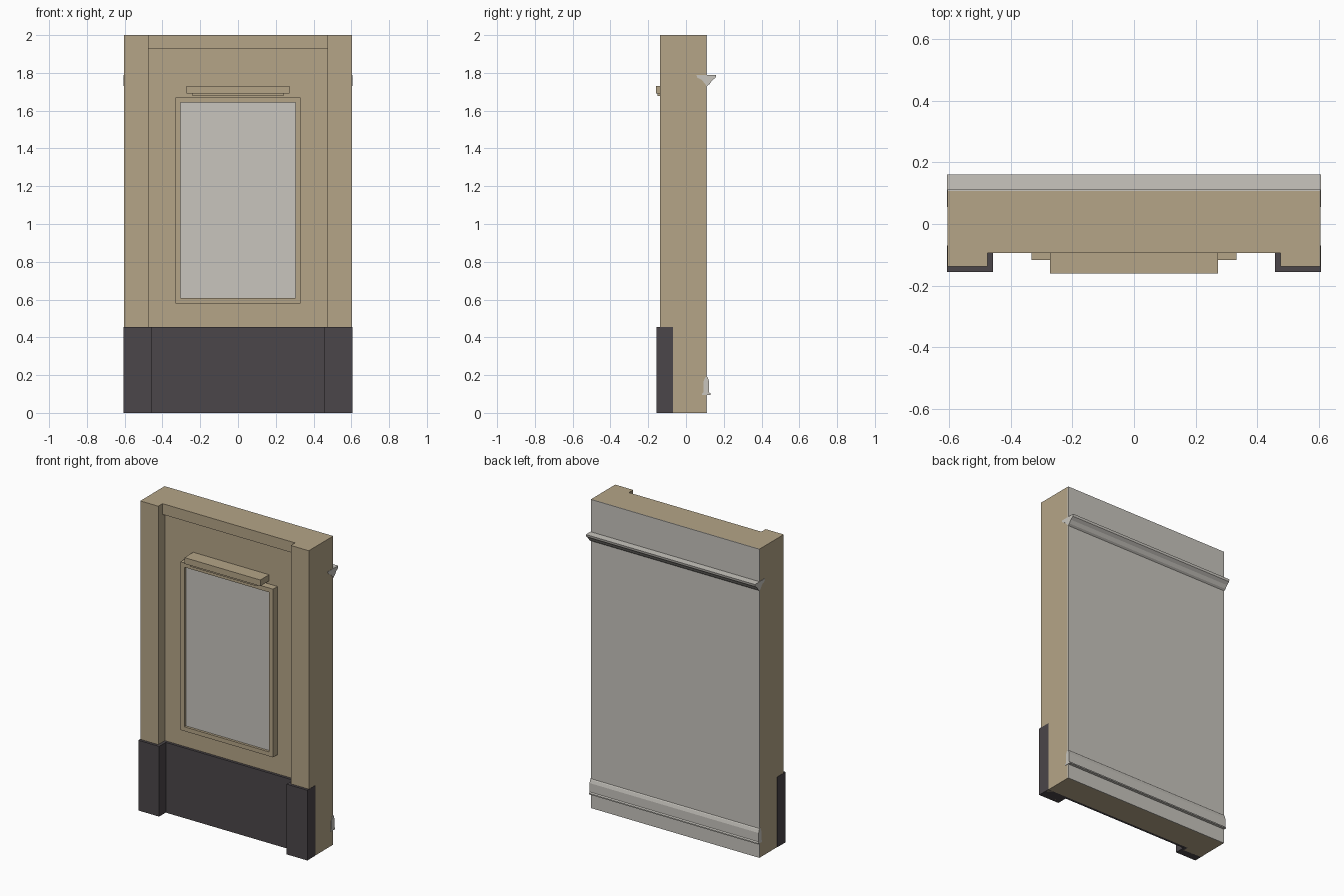
import bpy
import bmesh

cube = bpy.data.objects.get("Cube")
if cube:
    bpy.data.objects.remove(cube, do_unlink=True)


def material(name, rgb):
    m = bpy.data.materials.new(name)
    m.use_nodes = True
    m.diffuse_color = (*rgb, 1)
    m.node_tree.nodes["Principled BSDF"].inputs["Base Color"].default_value = (*rgb, 1)
    return m


TAN = material("tan_plaster", (0.462, 0.376, 0.242))
GREY = material("pale_grey", (0.578, 0.558, 0.515))
DARK = material("dark_stone", (0.070, 0.061, 0.067))


def make_object(name, bm, mat):
    bmesh.ops.recalc_face_normals(bm, faces=bm.faces)
    mesh = bpy.data.meshes.new(name)
    bm.to_mesh(mesh)
    bm.free()
    mesh.materials.append(mat)
    obj = bpy.data.objects.new(name, mesh)
    bpy.context.collection.objects.link(obj)
    return obj


def box(name, x, y, z, mat):
    """Box from (min, max) ranges."""
    bm = bmesh.new()
    bmesh.ops.create_cube(bm, size=1)
    for v in bm.verts:
        v.co = [(a + b) / 2 + c * (b - a) for (a, b), c in zip((x, y, z), v.co)]
    return make_object(name, bm, mat)


def moulding(name, profile, half, mat):
    """Sweep a (y, z) profile along x."""
    bm = bmesh.new()
    face = bm.faces.new([bm.verts.new((-half, y, z)) for y, z in profile])
    ext = bmesh.ops.extrude_face_region(bm, geom=[face])
    moved = [g for g in ext["geom"] if isinstance(g, bmesh.types.BMVert)]
    bmesh.ops.translate(bm, verts=moved, vec=(2 * half, 0, 0))
    return make_object(name, bm, mat)


W = 0.604    # half width of the wall
PANEL = -0.07

# Wall body, header and back lining
box("wall_panel", (-W, W), (PANEL, 0.107), (0, 2), TAN)
box("header", (-0.475, 0.475), (-0.094, PANEL), (1.93, 2), TAN)
box("back_lining", (-W, W), (0.107, 0.112), (0, 2), GREY)

# Pilasters with their plinths, on both sides
for side, s in (("left", 1), ("right", -1)):
    box(side + "_pilaster", sorted((s * 0.475, s * W)), (-0.138, PANEL), (0, 2), TAN)
    box(side + "_plinth", sorted((s * 0.457, s * 0.606)), (-0.155, PANEL),
        (0, 0.455), DARK)
box("centre_plinth", (-0.457, 0.457), (-0.087, PANEL), (0, 0.455), DARK)

# Window frame and pane
FX, FZ0, FZ1, T = 0.332, 0.58, 1.67, 0.028
DEPTH = (-0.116, PANEL)
box("frame_bottom", (-FX, FX), DEPTH, (FZ0, FZ0 + T), TAN)
box("frame_top", (-FX, FX), DEPTH, (FZ1 - T, FZ1), TAN)
for side, s in (("left", 1), ("right", -1)):
    box("frame_" + side, sorted((s * (FX - T), s * FX)), DEPTH,
        (FZ0 + T, FZ1 - T), TAN)
box("window_pane", (T - FX, FX - T), (-0.1, PANEL), (FZ0 + T, FZ1 - T), GREY)

# Ledge above the window
box("ledge", (-0.272, 0.272), (-0.16, PANEL), (1.69, 1.73), TAN)
box("ledge_support", (-0.24, 0.24), (-0.15, PANEL), (1.677, 1.69), TAN)

# Crown and skirting mouldings on the back
moulding("crown_moulding",
         [(0.055, 1.79), (0.16, 1.79), (0.157, 1.775), (0.138, 1.76), (0.124, 1.74),
          (0.11, 1.73), (0.098, 1.745), (0.085, 1.762), (0.06, 1.775)], 0.606, GREY)
moulding("skirting_moulding",
         [(0.085, 0.095), (0.13, 0.095), (0.13, 0.103), (0.122, 0.108), (0.122, 0.165),
          (0.116, 0.185), (0.108, 0.195), (0.1, 0.185), (0.092, 0.165), (0.092, 0.108),
          (0.085, 0.103)], 0.606, GREY)
